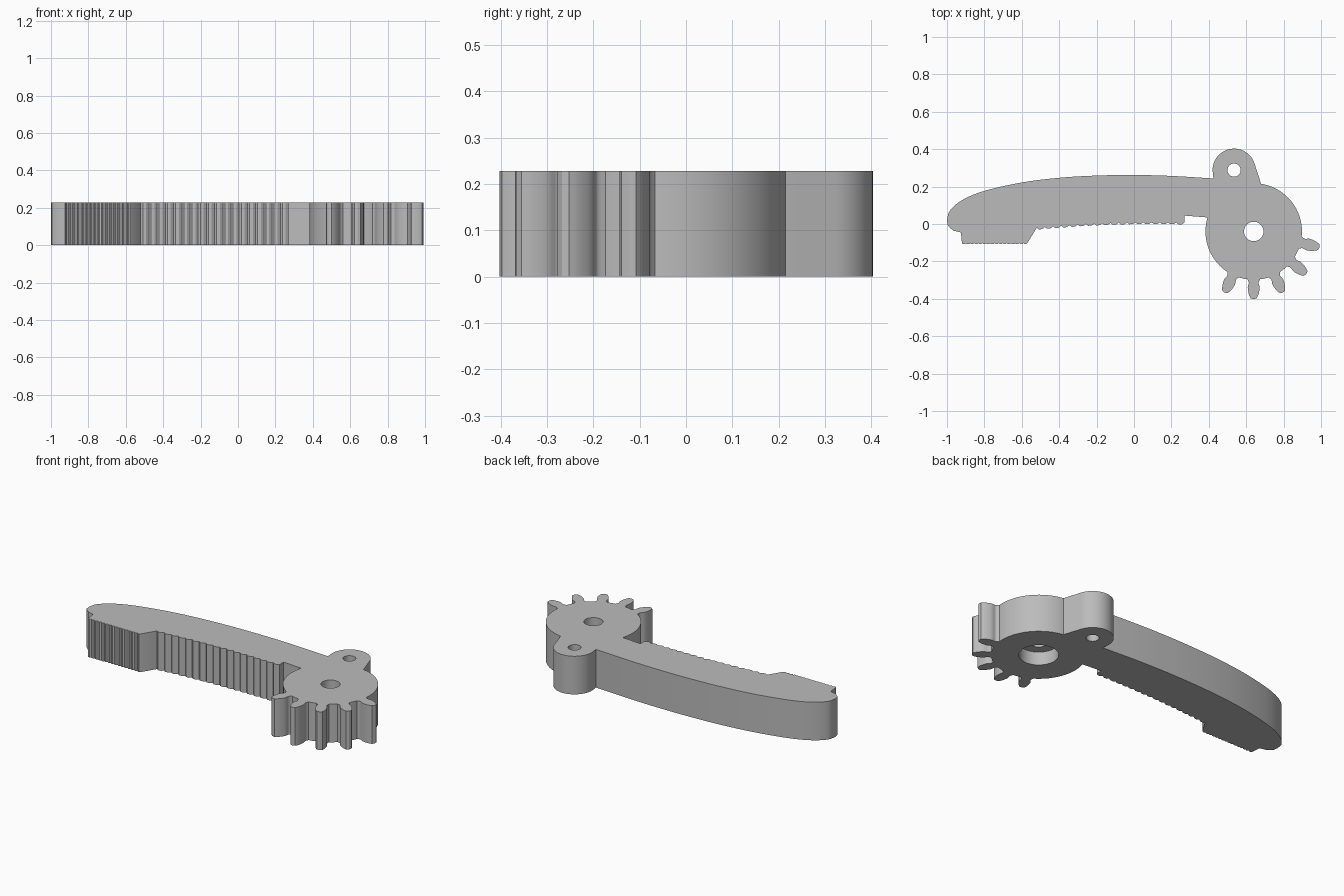
import bpy, bmesh
from math import sin, cos, radians, pi
from mathutils import Vector, Matrix

if "Cube" in bpy.data.objects:
    bpy.data.objects.remove(bpy.data.objects["Cube"])

HEIGHT = 0.228
HUB = Vector((0.64, -0.04))
HUB_R = 0.258
PIN = Vector((0.535, 0.288))

grey = bpy.data.materials.new("plain grey")
grey.use_nodes = True
grey.diffuse_color = (0.5, 0.5, 0.5, 1)
grey.node_tree.nodes["Principled BSDF"].inputs["Base Color"].default_value = (0.5, 0.5, 0.5, 1)


def prism(name, outline, z0=0.0, z1=HEIGHT):
    """Extrude a flat outline between two heights."""
    bm = bmesh.new()
    face = bm.faces.new([bm.verts.new((p[0], p[1], z0)) for p in outline])
    top = bmesh.ops.extrude_face_region(bm, geom=[face])["geom"]
    bmesh.ops.translate(bm, vec=(0, 0, z1 - z0),
                        verts=[v for v in top if isinstance(v, bmesh.types.BMVert)])
    bmesh.ops.recalc_face_normals(bm, faces=bm.faces)
    mesh = bpy.data.meshes.new(name)
    bm.to_mesh(mesh)
    bm.free()
    mesh.materials.append(grey)
    obj = bpy.data.objects.new(name, mesh)
    bpy.context.collection.objects.link(obj)
    return obj


def arc(centre, radius, start=0, end=360, steps=64):
    full = end - start == 360
    count = steps if full else steps + 1
    angles = [radians(start + (end - start) * i / steps) for i in range(count)]
    return [centre + radius * Vector((cos(a), sin(a))) for a in angles]


def spline(points, steps=5):
    """Smooth curve through the given points."""
    pts = [Vector(p) for p in points]
    pts = [2 * pts[0] - pts[1]] + pts + [2 * pts[-1] - pts[-2]]
    out = []
    for a, b, c, d in zip(pts, pts[1:], pts[2:], pts[3:]):
        for i in range(steps):
            t = i / steps
            out.append(0.5 * (2 * b + (c - a) * t + (2 * a - 5 * b + 4 * c - d) * t ** 2
                              + (3 * b - a - 3 * c + d) * t ** 3))
    return out + [pts[-2]]


def serration(start, end, count, depth, bow=0.0):
    """Row of small grip teeth along a slightly bowed line."""
    a, b = Vector(start), Vector(end)
    out = []
    for i in range(count):
        for f, dip in ((0, 0), (0.35, depth), (0.75, depth)):
            t = (i + f) / count
            p = a.lerp(b, t)
            out.append(Vector((p.x, p.y + bow * sin(pi * t) - dip)))
    return out + [b]


def combine(body, other, operation):
    mod = body.modifiers.new(operation.lower(), 'BOOLEAN')
    mod.operation = operation
    mod.solver = 'EXACT'
    mod.object = other
    bpy.context.view_layer.objects.active = body
    bpy.ops.object.modifier_apply(modifier=mod.name)
    bpy.data.objects.remove(other)


# Curved arm with a stepped grip block at the tip
back = spline([(-1, 0.02), (-0.985, 0.07), (-0.92, 0.127), (-0.8, 0.177), (-0.6, 0.222),
               (-0.4, 0.247), (-0.2, 0.259), (0, 0.262), (0.2, 0.257), (0.43, 0.243)])
belly = [(0.6, 0.15), (0.6, 0.02), (0.38, 0.036), (0.27, 0.045)]
belly += serration((0.27, 0.008), (-0.52, -0.02), 18, 0.01, 0.012)
belly += serration((-0.57, -0.102), (-0.92, -0.102), 16, 0.006)
belly += [(-0.925, -0.045), (-0.965, -0.036), (-0.995, -0.01)]
body = prism("ratchet_arm", back + belly)

# Round hub and the lug behind it
combine(body, prism("hub", arc(HUB, HUB_R)), 'UNION')
lug = arc(PIN, 0.115, 18, 180, 32) + [Vector((0.425, 0.24)), Vector((0.5, 0.1)),
                                      Vector((0.67, 0.1)), Vector((0.68, 0.213))]
combine(body, prism("lug", lug), 'UNION')

# Five gear teeth around the front of the hub
side = spline([(0.24, 0.043), (0.258, 0.033), (0.275, 0.026), (0.3, 0.032),
               (0.335, 0.026), (0.357, 0.016)], 3)
tooth = [Vector((0.2, 0.04))] + side + [Vector((0.362, 0))]
tooth += [Vector((p.x, -p.y)) for p in reversed(side)] + [Vector((0.2, -0.04))]
for i in range(5):
    turn = Matrix.Rotation(radians(244.5 + 25.5 * i), 2)
    combine(body, prism("gear_tooth", [HUB + turn @ p for p in tooth]), 'UNION')

# Axle hole, wider recess underneath, and the small pin hole
for centre, radius, top in ((HUB, 0.052, 0.3), (HUB, 0.108, 0.08), (PIN, 0.035, 0.3)):
    combine(body, prism("hole_cutter", arc(centre, radius, steps=40), -0.05, top), 'DIFFERENCE')

# Smooth the curved walls, keep the edges crisp
bpy.ops.object.select_all(action='DESELECT')
body.select_set(True)
bpy.context.view_layer.objects.active = body
bpy.ops.object.shade_smooth_by_angle(angle=radians(30))
